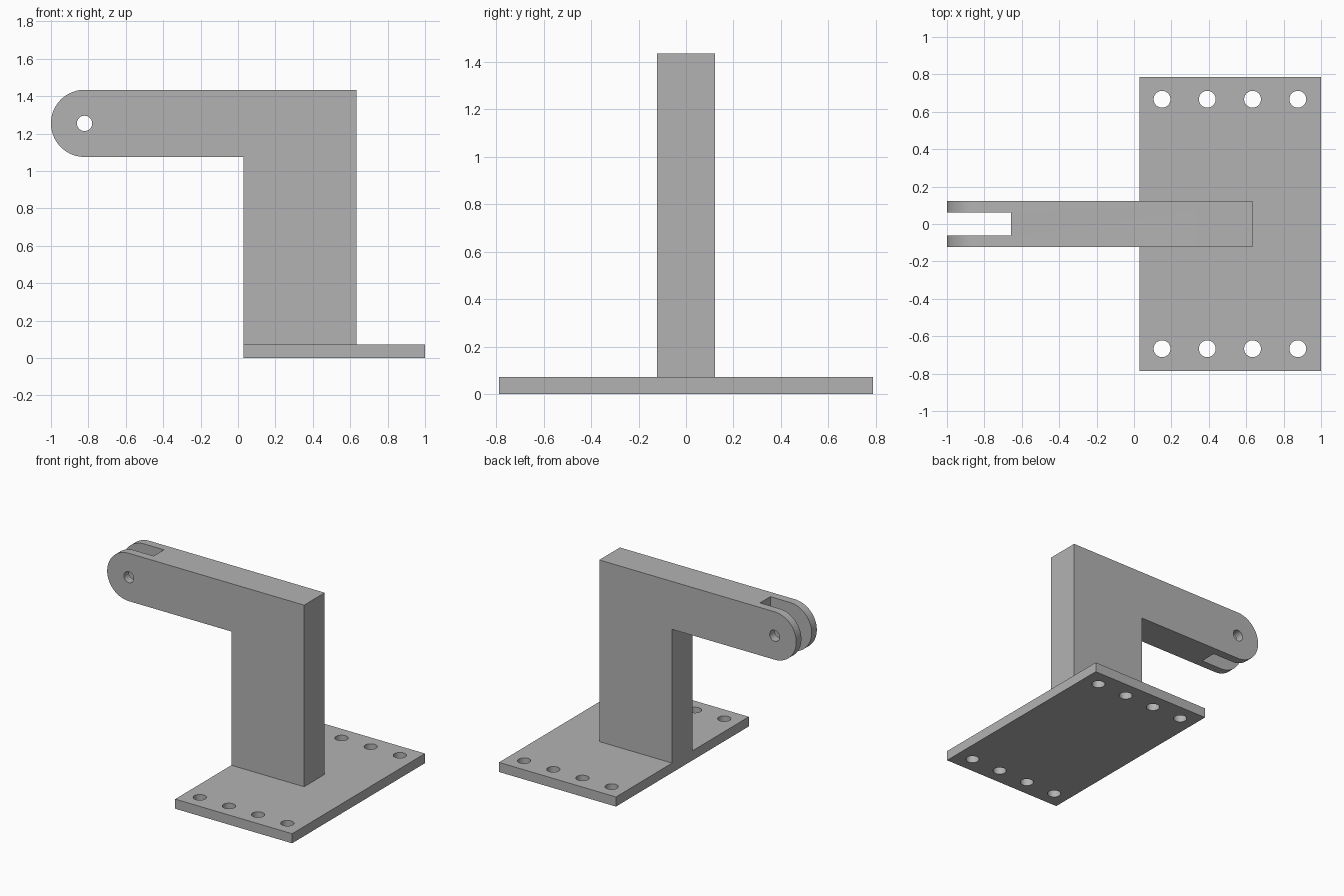
import bpy
import bmesh
from math import cos, sin, pi, radians
from mathutils import Matrix

cube = bpy.data.objects.get("Cube")
if cube:
    bpy.data.objects.remove(cube, do_unlink=True)

grey = bpy.data.materials.new("plain grey")
grey.use_nodes = True
colour = (0.45, 0.45, 0.45, 1)
grey.diffuse_color = colour
grey.node_tree.nodes["Principled BSDF"].inputs["Base Color"].default_value = colour

# Main dimensions
PLATE_TOP, PLATE_HALF = 0.072, 0.787
LEFT, COLUMN_RIGHT, PLATE_RIGHT = 0.03, 0.634, 1.0
ARM_BOTTOM, ARM_TOP, ARM_HALF = 1.075, 1.434, 0.122
RADIUS = (ARM_TOP - ARM_BOTTOM) / 2
PIN_X, PIN_Z = RADIUS - 1, ARM_BOTTOM + RADIUS


def to_object(name, bm):
    bmesh.ops.recalc_face_normals(bm, faces=bm.faces)
    mesh = bpy.data.meshes.new(name)
    bm.to_mesh(mesh)
    bm.free()
    mesh.materials.append(grey)
    obj = bpy.data.objects.new(name, mesh)
    bpy.context.collection.objects.link(obj)
    return obj


def box(name, low, high):
    bm = bmesh.new()
    size = [b - a for a, b in zip(low, high)]
    centre = [(a + b) / 2 for a, b in zip(low, high)]
    bmesh.ops.create_cube(bm, size=1, matrix=Matrix.Translation(centre) @ Matrix.Diagonal((*size, 1)))
    return to_object(name, bm)


def drill(name, centre, radius, turn=0):
    bm = bmesh.new()
    matrix = Matrix.Translation(centre) @ Matrix.Rotation(turn, 4, "X")
    bmesh.ops.create_cone(bm, cap_ends=True, segments=48, radius1=radius,
                          radius2=radius, depth=0.6, matrix=matrix)
    return to_object(name, bm)


def cut(target, cutters):
    for cutter in cutters:
        mod = target.modifiers.new("cut", "BOOLEAN")
        mod.operation, mod.solver, mod.object = "DIFFERENCE", "EXACT", cutter
    bpy.ops.object.select_all(action="DESELECT")
    target.select_set(True)
    bpy.context.view_layer.objects.active = target
    for mod in list(target.modifiers):
        bpy.ops.object.modifier_apply(modifier=mod.name)
    for cutter in cutters:
        bpy.data.objects.remove(cutter, do_unlink=True)
    bpy.ops.object.shade_smooth_by_angle(angle=radians(30))


# Base plate with two rows of four bolt holes
plate = box("base_plate", (LEFT, -PLATE_HALF, 0), (PLATE_RIGHT, PLATE_HALF, PLATE_TOP))
cut(plate, [drill("bolt_hole", (0.15 + 0.242 * i, side * 0.667, 0), 0.045)
            for i in range(4) for side in (-1, 1)])

# Column and arm as one extruded profile with a rounded end
outline = [(LEFT, PLATE_TOP), (COLUMN_RIGHT, PLATE_TOP), (COLUMN_RIGHT, ARM_TOP)]
for i in range(49):
    angle = pi / 2 + pi * i / 48
    outline.append((PIN_X + RADIUS * cos(angle), PIN_Z + RADIUS * sin(angle)))
outline.append((LEFT, ARM_BOTTOM))
bm = bmesh.new()
face = bm.faces.new([bm.verts.new((x, -ARM_HALF, z)) for x, z in outline])
extruded = bmesh.ops.extrude_face_region(bm, geom=[face])["geom"]
bmesh.ops.translate(bm, vec=(0, 2 * ARM_HALF, 0),
                    verts=[v for v in extruded if isinstance(v, bmesh.types.BMVert)])
arm = to_object("column_and_arm", bm)

# Fork slot and pin hole at the arm's end
cut(arm, [box("fork_slot", (-1.2, -0.061, 1), (-0.657, 0.061, 1.6)),
          drill("pin_hole", (PIN_X, 0, PIN_Z), 0.041, pi / 2)])
